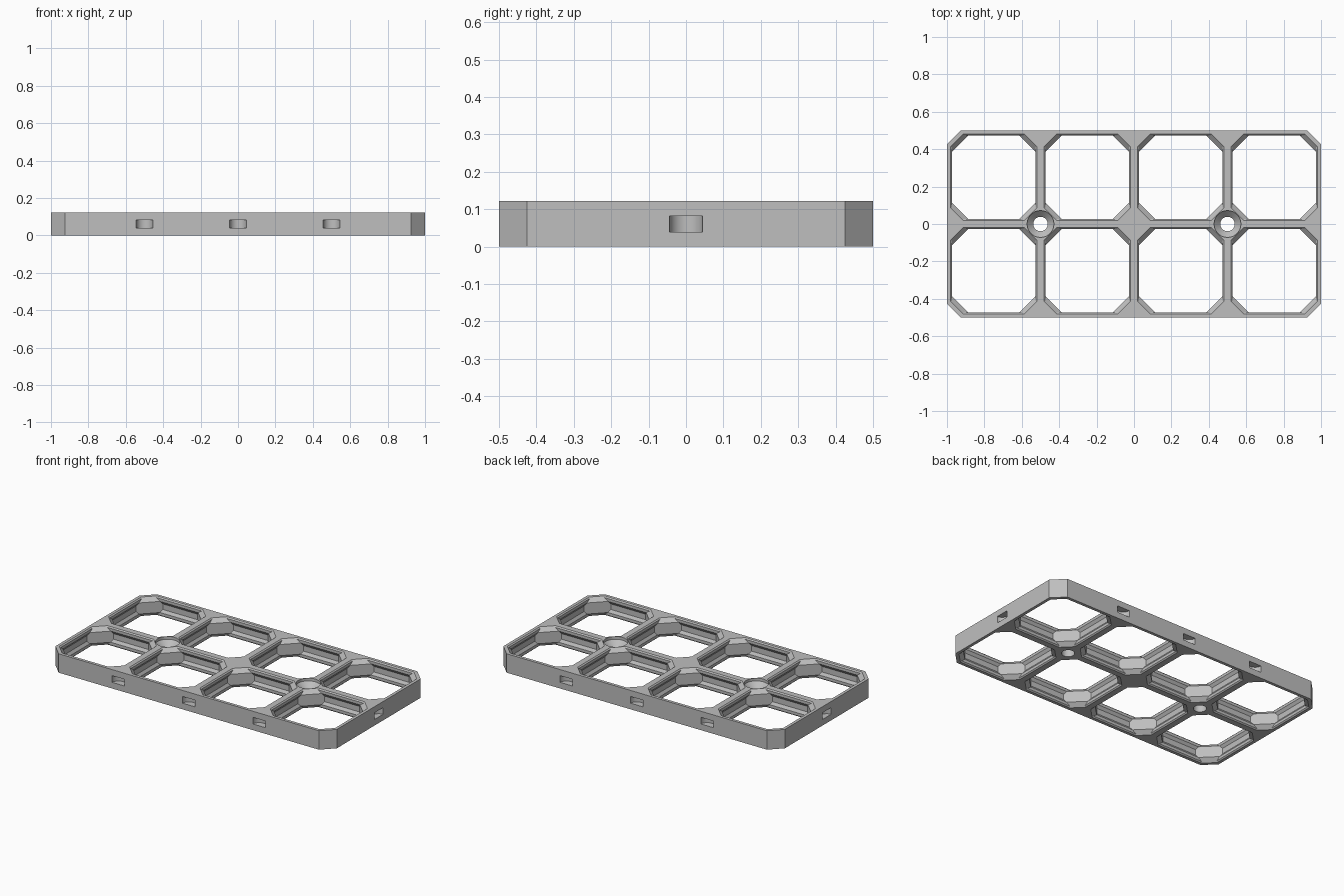
import bpy
import bmesh
import math

default = bpy.data.objects.get("Cube")
if default:
    bpy.data.objects.remove(default)

MM = 0.5 / 28            # one cell is 28 mm wide
CELL, THICK = 28, 6.8
HALF_X, HALF_Y = 2 * CELL, CELL


def ring(bm, points, z):
    return [bm.verts.new((x * MM, y * MM, z * MM)) for x, y in points]


def loft(bm, sections):
    """Closed solid through (points, z) sections listed from bottom to top."""
    rings = [ring(bm, pts, z) for pts, z in sections]
    n = len(rings[0])
    bm.faces.new(rings[0][::-1])
    bm.faces.new(rings[-1])
    for low, high in zip(rings, rings[1:]):
        for i in range(n):
            j = (i + 1) % n
            bm.faces.new((low[i], low[j], high[j], high[i]))


def octagon(hx, hy, leg, cx=0, cy=0):
    """Rectangle with its four corners cut by the given leg."""
    pts = [(hx, -hy + leg), (hx, hy - leg), (hx - leg, hy), (-hx + leg, hy),
           (-hx, hy - leg), (-hx, -hy + leg), (-hx + leg, -hy), (hx - leg, -hy)]
    return [(cx + x, cy + y) for x, y in pts]


def circle(r, cx, cy, n=64):
    return [(cx + r * math.cos(math.tau * i / n), cy + r * math.sin(math.tau * i / n))
            for i in range(n)]


def make_object(name, bm):
    bmesh.ops.recalc_face_normals(bm, faces=bm.faces)
    mesh = bpy.data.meshes.new(name)
    bm.to_mesh(mesh)
    bm.free()
    obj = bpy.data.objects.new(name, mesh)
    bpy.context.collection.objects.link(obj)
    return obj


# Board blank with clipped corners
bm = bmesh.new()
outline = octagon(HALF_X, HALF_Y, 4.2)
loft(bm, [(outline, 0), (outline, THICK)])
board = make_object("grid_board", bm)

# Cell openings: height, wall thickness, diagonal reach of the corner post
lower = [(-1, 1.1, 4.17), (0, 1.1, 4.17), (0.4, 1.5, 4.57), (1.4, 1.5, 5.57), (2.4, 0.8, 5.57)]
levels = lower + [(THICK - z, w, d) for z, w, d in reversed(lower)]
bm = bmesh.new()
for cx in (-42, -14, 14, 42):
    for cy in (-14, 14):
        loft(bm, [(octagon(14 - w, 14 - w, d * math.sqrt(2) - 2 * w, cx, cy), z)
                  for z, w, d in levels])

# Countersunk screw holes
for cx in (-CELL, CELL):
    loft(bm, [(circle(r, cx, 0), z) for z, r in
              ((-1, 2.15), (THICK - 2.85, 2.15), (THICK - 1, 4), (THICK + 1, 4))])

# Round connector slots in the edges
slots = [(x, s * HALF_Y) for x in (-CELL, 0, CELL) for s in (-1, 1)]
slots += [(s * HALF_X, 0) for s in (-1, 1)]
for x, y in slots:
    loft(bm, [(circle(2.5, x, y), THICK / 2 - 1.2), (circle(2.5, x, y), THICK / 2 + 1.2)])
cutter = make_object("opening_cutter", bm)
cutter.hide_render = True

# Cut the openings and discard the cutter
cut = board.modifiers.new("openings", 'BOOLEAN')
cut.operation = 'DIFFERENCE'
cut.solver = 'EXACT'
cut.object = cutter
bpy.ops.object.select_all(action='DESELECT')
board.select_set(True)
bpy.context.view_layer.objects.active = board
bpy.ops.object.modifier_apply(modifier=cut.name)
bpy.data.objects.remove(cutter)

# Plain grey plastic
grey = bpy.data.materials.new("grey_plastic")
grey.use_nodes = True
colour = (0.52, 0.52, 0.52, 1)
grey.diffuse_color = colour
grey.node_tree.nodes["Principled BSDF"].inputs["Base Color"].default_value = colour
board.data.materials.clear()
board.data.materials.append(grey)
bpy.ops.object.shade_smooth_by_angle(angle=math.radians(30))
